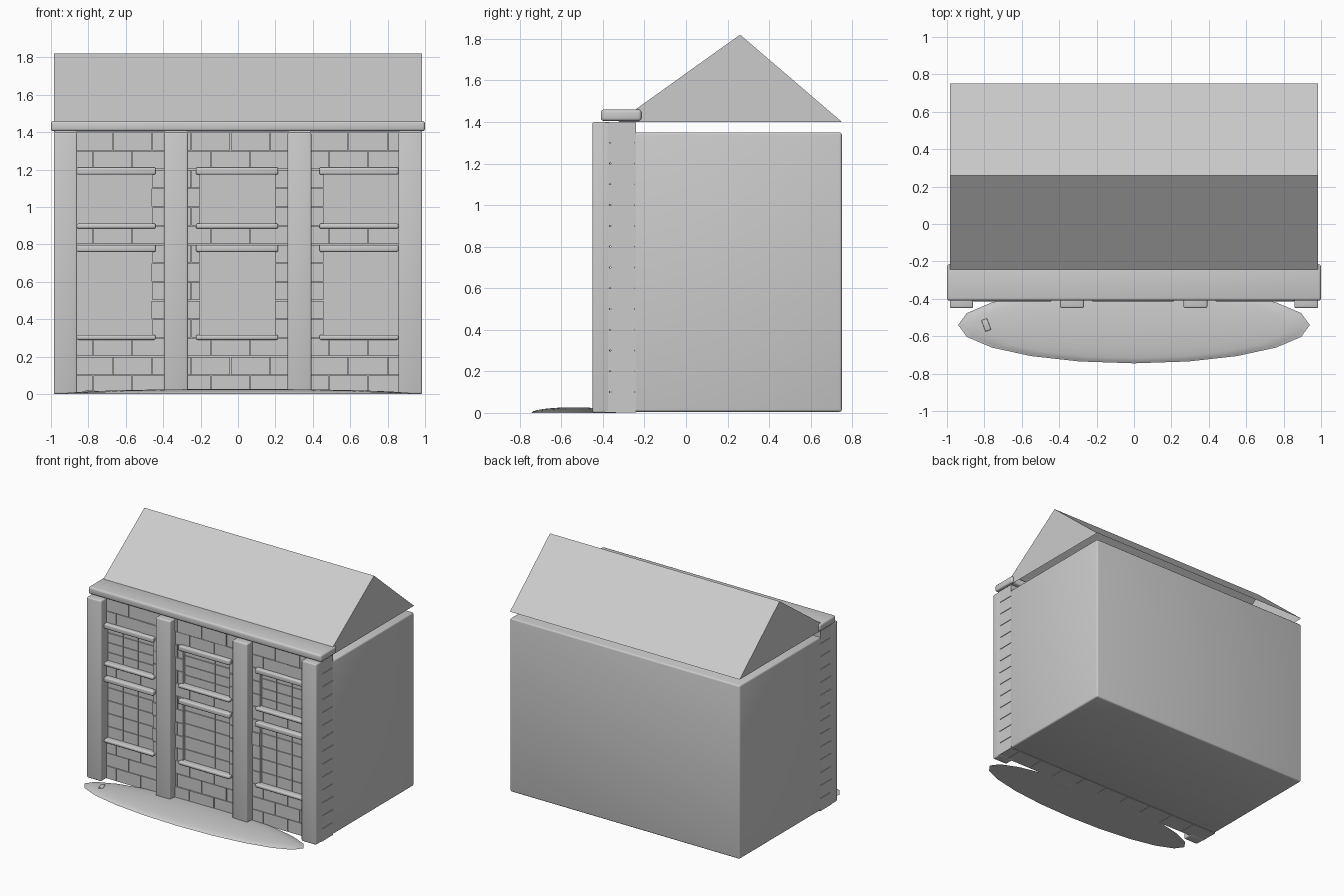
import bpy, bmesh, math, random
from mathutils import Matrix, Vector

random.seed(4)
default = bpy.data.objects.get("Cube")
if default:
    bpy.data.objects.remove(default, do_unlink=True)

stone = bpy.data.materials.new("plain grey stone")
stone.use_nodes = True
GREY = (0.6, 0.6, 0.6, 1)
stone.diffuse_color = GREY
stone.node_tree.nodes["Principled BSDF"].inputs["Base Color"].default_value = GREY


def finish(name, bm, smooth=False):
    """Turn a bmesh into a named object with the shared material."""
    mesh = bpy.data.meshes.new(name)
    bm.to_mesh(mesh)
    bm.free()
    mesh.materials.append(stone)
    for p in mesh.polygons:
        p.use_smooth = smooth
    obj = bpy.data.objects.new(name, mesh)
    bpy.context.collection.objects.link(obj)
    return obj


def add_box(bm, xs, ys, zs):
    """Add a box given its low and high limits on each axis."""
    spans = (xs, ys, zs)
    centre = Vector([(a + b) / 2 for a, b in spans])
    size = [b - a for a, b in spans]
    bmesh.ops.create_cube(bm, size=1, matrix=Matrix.Translation(centre) @ Matrix.Diagonal((*size, 1)))


def box(name, xs, ys, zs, bevel=0, segments=3):
    bm = bmesh.new()
    add_box(bm, xs, ys, zs)
    if bevel:
        bmesh.ops.bevel(bm, geom=bm.edges[:], offset=bevel, segments=segments,
                        profile=0.5, affect='EDGES')
    return finish(name, bm, smooth=bool(bevel))


# Main building and the wall behind the brickwork
box("building_body", (-0.985, 0.985), (-0.25, 0.75), (0.005, 1.35), 0.012)
box("wall_core", (-0.98, 0.98), (-0.36, -0.245), (0.004, 1.398))

# Gabled roof, open underneath
bm = bmesh.new()
profile = [(-0.327, 1.40), (0.26, 1.82), (0.75, 1.40)]
right, left = [[bm.verts.new((x, y, z)) for y, z in profile] for x in (-0.985, 0.985)]
bm.faces.new(right)
bm.faces.new(left)
for i in range(2):
    bm.faces.new((right[i], right[i + 1], left[i + 1], left[i]))
bmesh.ops.recalc_face_normals(bm, faces=bm.faces[:])
finish("roof", bm)

# Cornice and pillars
box("cornice", (-1, 1), (-0.41, -0.215), (1.405, 1.46), 0.014)
for i, (a, b) in enumerate([(-0.985, -0.86), (-0.395, -0.268), (0.265, 0.392), (0.857, 0.985)]):
    box(f"pillar_{i + 1}", (a, b), (-0.45, -0.365), (0, 1.40), 0.01)

# Brickwork with window openings
GAP = 0.002
ROW = 0.1
BRICK = 0.21
windows_x = [(-0.86, -0.465), (-0.2, 0.195), (0.46, 0.855)]
windows_z = [(0.3, 0.8), (0.9, 1.2)]


def cut_openings(a, b):
    """Split the span a to b around the window openings."""
    spans = [(a, b)]
    for lo, hi in windows_x:
        spans = [s for p, q in spans for s in ((p, min(q, lo)), (max(p, hi), q)) if s[1] - s[0] > 0.01]
    return spans


bm = bmesh.new()
for r in range(14):
    z = r * ROW
    open_row = any(lo < z + ROW / 2 < hi for lo, hi in windows_z)
    x = -0.985 - (BRICK / 2 if r % 2 else 0)
    while x < 0.985:
        a, b = max(x, -0.985), min(x + BRICK, 0.985)
        x += BRICK
        if b - a < 0.01:
            continue
        front = -0.383 - random.choice((0, 0.001, 0.002, 0.005))
        for p, q in (cut_openings(a, b) if open_row else [(a, b)]):
            add_box(bm, (p + (GAP if p > -0.98 else 0), q - (GAP if q < 0.98 else 0)),
                    (front, -0.24), (z + GAP, z + ROW - GAP))
finish("brickwork", bm)

# Window panes as recessed tiles
for (lo, hi) in windows_x:
    bm = bmesh.new()
    for (bottom, top), rows in zip(windows_z, (5, 4)):
        w, h = (hi - lo) / 3, (top - bottom) / rows
        for c in range(3):
            for r in range(rows):
                x, z = lo + c * w, bottom + r * h
                add_box(bm, (x + GAP, x + w - GAP), (-0.368, -0.35), (z + GAP, z + h - GAP))
    finish("window_panes", bm)

# Sills and lintels
bars_z = {"lower_sill": (0.29, 0.316), "lower_lintel": (0.76, 0.797),
          "upper_sill": (0.885, 0.911), "upper_lintel": (1.173, 1.212)}
for a, b in [(-0.862, -0.44), (-0.225, 0.215), (0.435, 0.858)]:
    for name, zs in bars_z.items():
        box(name, (a, b), (-0.415, -0.355), zs, 0.009)

# Low oval mound in front, with a small pebble
bm = bmesh.new()
bmesh.ops.create_uvsphere(bm, u_segments=20, v_segments=12, radius=1)
cut = bmesh.ops.bisect_plane(bm, geom=bm.verts[:] + bm.edges[:] + bm.faces[:],
                             plane_co=(0, 0, 0), plane_no=(0, 0, 1), clear_inner=True)
rim = [e for e in bm.edges if e.is_boundary]
bmesh.ops.holes_fill(bm, edges=rim)
bmesh.ops.transform(bm, verts=bm.verts[:],
                    matrix=Matrix.Translation((0, -0.54, 0)) @ Matrix.Diagonal((0.94, 0.205, 0.027, 1)))
bmesh.ops.recalc_face_normals(bm, faces=bm.faces[:])
mound = finish("oval_mound", bm, smooth=True)
for p in mound.data.polygons:
    p.use_smooth = p.normal.z > 0

pebble = box("pebble", (-0.016, 0.016), (-0.032, 0.032), (0, 0.022), 0.005, 2)
pebble.location = (-0.79, -0.54, 0)
pebble.rotation_euler.z = math.radians(20)
